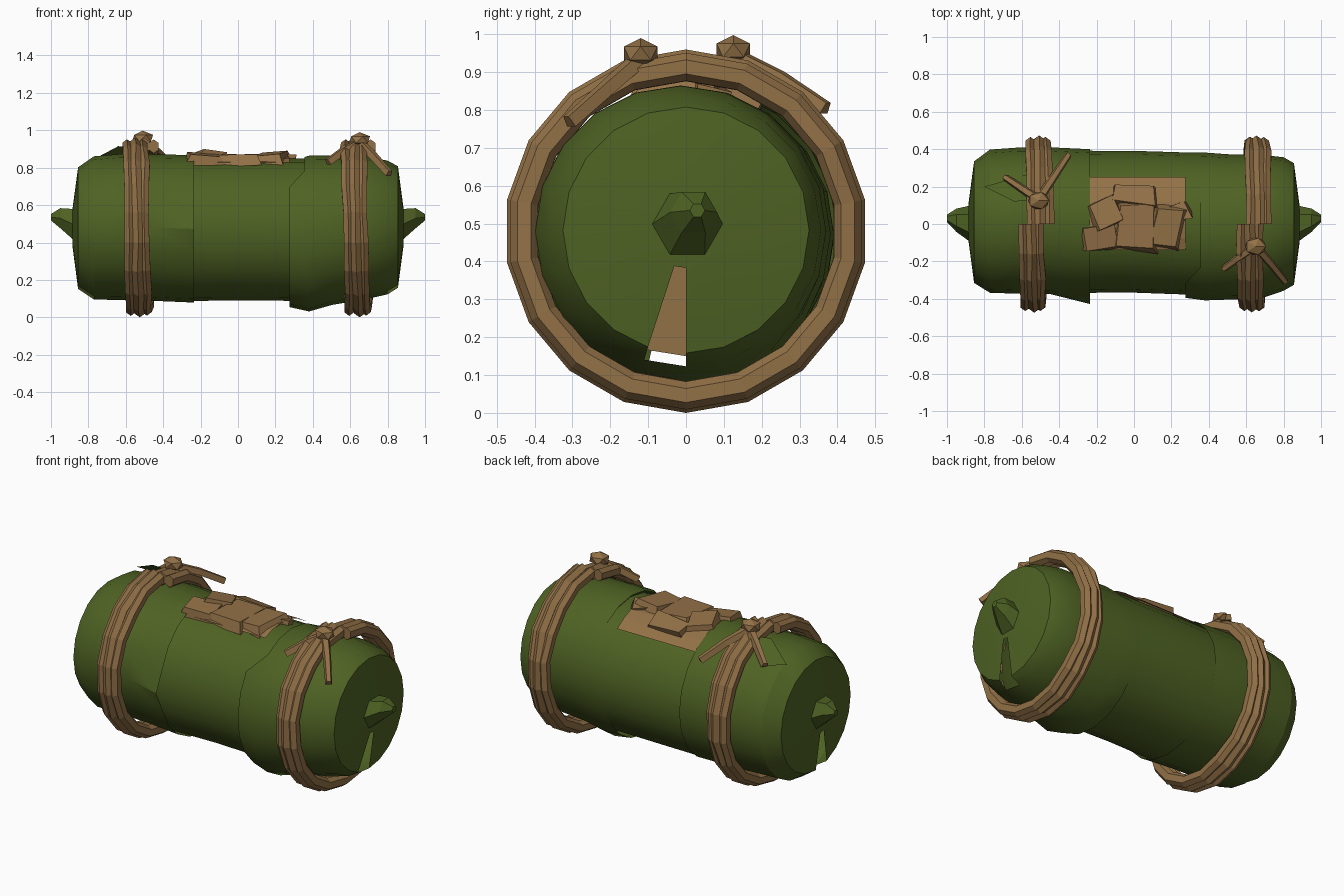
import bpy, bmesh, math, random
from mathutils import Vector

random.seed(4)
if "Cube" in bpy.data.objects:
    bpy.data.objects.remove(bpy.data.objects["Cube"])


def material(name, rgb):
    m = bpy.data.materials.new(name)
    m.use_nodes = True
    m.diffuse_color = (*rgb, 1)
    bsdf = next(n for n in m.node_tree.nodes if n.type == 'BSDF_PRINCIPLED')
    bsdf.inputs["Base Color"].default_value = (*rgb, 1)
    bsdf.inputs["Roughness"].default_value = 0.9
    return m


GREEN = material("leaf green", (0.077, 0.122, 0.017))
BROWN = material("cord brown", (0.29, 0.165, 0.063))


def finish(bm, name, mat, smooth=False):
    bmesh.ops.recalc_face_normals(bm, faces=bm.faces)
    me = bpy.data.meshes.new(name)
    bm.to_mesh(me)
    bm.free()
    me.materials.append(mat)
    ob = bpy.data.objects.new(name, me)
    bpy.context.collection.objects.link(ob)
    if smooth:
        bpy.ops.object.select_all(action='DESELECT')
        ob.select_set(True)
        bpy.context.view_layer.objects.active = ob
        bpy.ops.object.shade_smooth_by_angle(angle=math.radians(30))
    return ob


def skin(bm, rings, caps=(True, True), skip=()):
    """Bridge closed rings of points, leaving out the (ring, side) faces in skip."""
    loops = [[bm.verts.new(p) for p in ring] for ring in rings]
    n = len(loops[0])
    for k, (a, b) in enumerate(zip(loops, loops[1:])):
        for i in range(n):
            j = (i + 1) % n
            if (k, i) not in skip:
                bm.faces.new((a[i], a[j], b[j], b[i]))
    for cap, loop in zip(caps, (loops[0], loops[-1])):
        if cap:
            bm.faces.new(loop)


def tube(name, stations, sides, caps=(True, True), smooth=True, push=None, skip=()):
    """Loft circles (x, radius, y, z) along x."""
    rings = []
    for x, r, cy, cz in stations:
        ring = []
        for i in range(sides):
            a = math.tau * i / sides
            rr, xx = push(x, r, a) if push else (r, x)
            ring.append((xx, cy + rr * math.cos(a), cz + rr * math.sin(a)))
        rings.append(ring)
    bm = bmesh.new()
    skin(bm, rings, caps, skip)
    return finish(bm, name, GREEN, smooth)


# Wrapped leaf body: a middle leaf with a wider leaf folded over each end
tube("middle_leaf", [(-.35, .38, .012, .467), (0, .379, .012, .469),
                     (.36, .38, .0, .468)], 20, (False, False))


def left_edge(x, r, a):
    # loose corner on the front of the free edge
    if x > -.3 and abs(a - math.pi) < .2:
        return r + .04, x
    return r, x


def right_edge(x, r, a):
    # low front bulge; the free edge leans back at the top
    bulge = max(0, math.cos(a - math.radians(250))) ** 2
    r += bulge * .055 * max(0, 1 - abs(x - .38) / .25)
    return r, x + (.08 if x < .3 and math.sin(a) > .75 else 0)


# Both end leaves are left open in one narrow slit underneath
tube("left_leaf", [(-.885, .1, .01, .48), (-.855, .325, .01, .477),
                   (-.77, .383, .015, .478), (-.63, .39, .018, .483),
                   (-.45, .392, .018, .48), (-.235, .394, .006, .473)],
     20, (True, False), push=left_edge, skip={(0, 14), (1, 14)})
tube("right_leaf", [(.275, .387, -.004, .47), (.38, .392, -.01, .472),
                    (.5, .387, -.014, .478), (.68, .384, -.014, .48),
                    (.8, .357, 0, .48), (.855, .325, 0, .483),
                    (.885, .1, 0, .483)],
     20, (False, True), push=right_edge, skip={(4, 14), (5, 14)})

# Twisted leaf stubs at both ends
for side, s in (("left", 1), ("right", -1)):
    tube(side + "_stub", [(s * .87, .1, 0, .492), (s * .95, .062, .02, .53),
                          (s * 1.0, .02, .03, .535)], 6, smooth=False)


def plate(name, mat, *pts):
    bm = bmesh.new()
    bm.faces.new([bm.verts.new(p) for p in pts])
    return finish(bm, name, mat)


# Ends of the filling, seen through the slits
for side, x in (("left", .45), ("right", -.45)):
    plate(side + "_filling_end", BROWN,
          *[(x, .325 * math.cos(math.tau * i / 20), .475 + .325 * math.sin(math.tau * i / 20))
            for i in range(20)])

# Loose fold of leaf standing up beside the cord
plate("leaf_fold", GREEN, (-.8, .2, .83), (-.64, .12, .915), (-.44, .14, .895), (-.45, .3, .77))


# Cords: three strands run once around the roll, ends passing on top
def cord(name, cx):
    bm = bmesh.new()
    steps = 18
    for off, rad, thick in ((-.045, .436, .036), (0, .438, .042), (.043, .434, .037)):
        rings = []
        for k in range(steps + 1):
            t = k / steps
            a = math.pi / 2 - math.tau * t
            pinch = 1 - .22 * math.exp(-(math.sin(a) / .25) ** 2)
            x = cx + .027 - .054 * t + off * pinch + random.uniform(-.006, .006)
            ring = []
            for i in range(6):
                b = math.tau * i / 6 + math.pi / 6
                r = rad + thick * math.sin(b)
                ring.append((x + thick * .8 * math.cos(b),
                             r * math.cos(a), .48 + r * math.sin(a)))
            rings.append(ring)
        skin(bm, rings)
    return finish(bm, name, BROWN)


def tail(name, path, w):
    """Flat tapering cord end along a path."""
    rings = []
    for k, p in enumerate(path):
        p = Vector(p)
        d = Vector(path[min(k + 1, len(path) - 1)]) - Vector(path[max(k - 1, 0)])
        side = d.cross(Vector((0, 0, 1))).normalized()
        up = side.cross(d).normalized()
        ww = w * (1 - .15 * k)
        rings.append([p + side * ww * u + up * .016 * v
                      for u, v in ((1, -1), (.6, 1), (-.6, 1), (-1, -1))])
    bm = bmesh.new()
    skin(bm, rings)
    return finish(bm, name, BROWN)


def knot(name, pos):
    bm = bmesh.new()
    bmesh.ops.create_icosphere(bm, subdivisions=1, radius=1)
    for v in bm.verts:
        v.co = Vector((v.co.x * .062, v.co.y * .052, v.co.z * .04)) + Vector(pos)
    return finish(bm, name, BROWN)


cord("right_cord", -.525)
cord("left_cord", .645)
knot("right_knot", (-.51, .125, .958))
knot("left_knot", (.65, -.12, .95))
tail("right_tail_a", [(-.51, .13, .945), (-.6, .19, .888), (-.69, .25, .82)], .026)
tail("right_tail_b", [(-.51, .13, .945), (-.43, .25, .885), (-.35, .37, .805)], .026)
tail("left_tail_a", [(.65, -.12, .94), (.56, -.18, .89), (.48, -.24, .83)], .026)
tail("left_tail_b", [(.65, -.12, .94), (.73, -.21, .86), (.81, -.31, .77)], .026)

# Filling exposed on top: a curved bed with angular chunks
bm = bmesh.new()
rows = []
for k in range(7):
    y = -.14 + .39 * k / 6
    z = .472 + math.sqrt(.386 ** 2 - (y - .012) ** 2)
    rows.append([bm.verts.new((x, y, z)) for x in (-.235, .275)])
for a, b in zip(rows, rows[1:]):
    bm.faces.new((a[0], a[1], b[1], b[0]))
finish(bm, "filling_bed", BROWN)


def chunk(name, loc, size, rot):
    bm = bmesh.new()
    bmesh.ops.create_cube(bm, size=1)
    for v in bm.verts:
        k = .85 if v.co.z > 0 else 1
        jit = random.uniform(-.015, .015)
        v.co = Vector((v.co.x * size[0] * k + jit, v.co.y * size[1] * k - jit,
                       v.co.z * size[2] + jit * .4))
    ob = finish(bm, name, BROWN)
    ob.location = loc
    ob.rotation_euler = rot


chunk("filling_chunk_1", (-.18, -.07, .842), (.2, .14, .06), (.12, .08, .15))
chunk("filling_chunk_2", (.01, -.01, .84), (.23, .27, .06), (.0, 0, -.05))
chunk("filling_chunk_3", (.18, -.02, .848), (.17, .25, .06), (.05, -.1, -.15))
chunk("filling_chunk_4", (0, .15, .825), (.26, .11, .06), (-.35, 0, -.1))
chunk("filling_chunk_5", (-.16, .06, .85), (.17, .17, .055), (-.15, .1, .4))
chunk("filling_chunk_6", (.23, .06, .84), (.14, .09, .05), (-.15, .1, .2))
